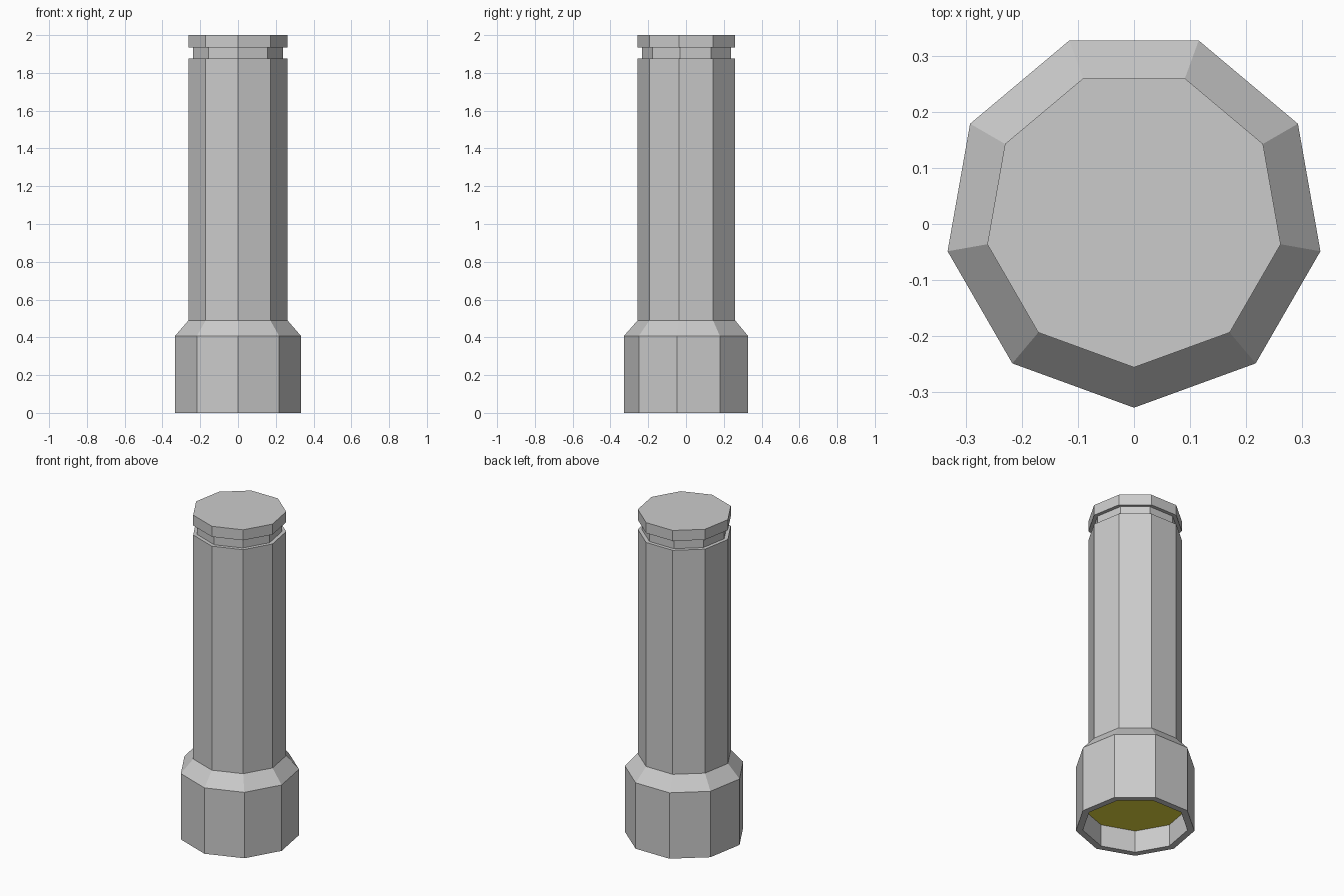
import bpy
import math

old = bpy.data.objects.get("Cube")
if old:
    bpy.data.objects.remove(old)

SIDES = 9
CENTRE_Y = 0.01  # centres the nine-sided outline on y = 0


def material(name, rgb):
    mat = bpy.data.materials.new(name)
    mat.use_nodes = True
    mat.diffuse_color = (*rgb, 1)
    mat.node_tree.nodes["Principled BSDF"].inputs["Base Color"].default_value = (*rgb, 1)
    return mat


def lathe(name, profile, mat, cap_top=False, cap_bottom=False):
    """Turn (radius, z) points into a nine-sided shell, with one corner facing the front."""
    verts, faces = [], []
    for r, z in profile:
        for i in range(SIDES):
            a = math.radians(-90 + 360 / SIDES * i)
            verts.append((r * math.cos(a), r * math.sin(a) + CENTRE_Y, z))
    for k in range(len(profile) - 1):
        a, b = k * SIDES, (k + 1) * SIDES
        for i in range(SIDES):
            j = (i + 1) % SIDES
            faces.append((a + i, a + j, b + j, b + i))
    if cap_top:
        faces.append(tuple(range(len(verts) - SIDES, len(verts))))
    if cap_bottom:
        faces.append(tuple(reversed(range(SIDES))))
    mesh = bpy.data.meshes.new(name)
    mesh.from_pydata(verts, [], faces)
    mesh.materials.append(mat)
    obj = bpy.data.objects.new(name, mesh)
    bpy.context.collection.objects.link(obj)
    return obj


grey = material("grey metal", (0.6, 0.6, 0.6))
yellow = material("yellow lens", (0.8, 0.7, 0.05))

HEAD, BARREL, GROOVE, RECESS = 0.338, 0.266, 0.243, 0.298
LENS_Z, SHOULDER_Z, GROOVE_Z, CAP_Z = 0.137, 0.49, 1.877, 1.935

# Head: recess wall, rim, outer wall and sloped shoulder
lathe("head", [(RECESS, LENS_Z), (RECESS, 0), (HEAD, 0), (HEAD, 0.408),
               (BARREL, SHOULDER_Z)], grey)
# Lens set inside the head
lathe("lens", [(RECESS, LENS_Z)], yellow, cap_bottom=True)
# Long barrel with the ledge at the groove
lathe("barrel", [(BARREL, SHOULDER_Z), (BARREL, GROOVE_Z), (GROOVE, GROOVE_Z)], grey)
# Narrow neck below the tail cap
lathe("groove", [(GROOVE, GROOVE_Z), (GROOVE, CAP_Z)], grey)
# Tail cap
lathe("tail_cap", [(GROOVE, CAP_Z), (BARREL, CAP_Z), (BARREL, 2.0)], grey, cap_top=True)
